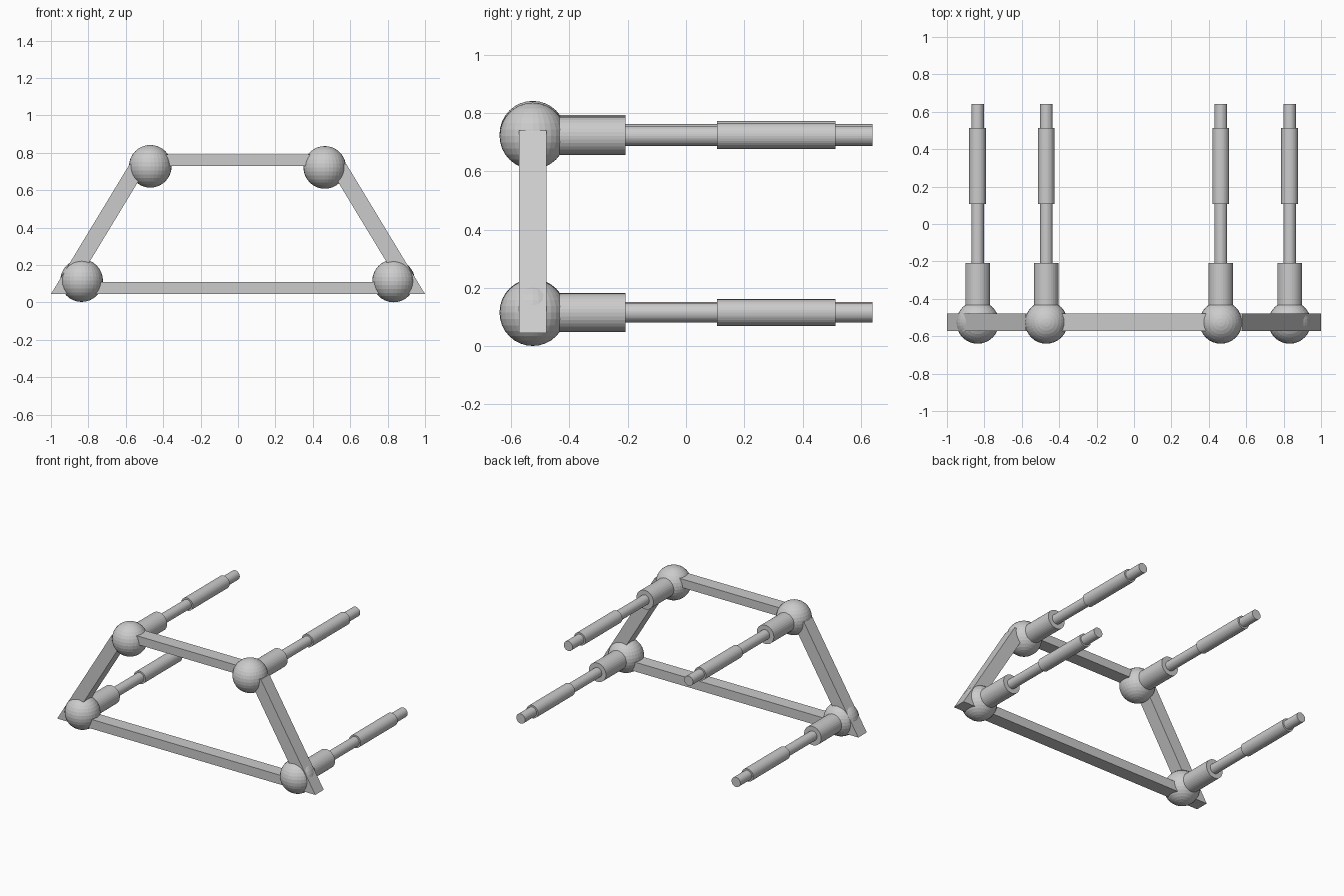
import bpy, bmesh
from math import radians
from mathutils import Matrix

if "Cube" in bpy.data.objects:
    bpy.data.objects.remove(bpy.data.objects["Cube"])

FRAME_Y = -0.526


def finish(name, bm):
    bmesh.ops.recalc_face_normals(bm, faces=bm.faces)
    mesh = bpy.data.meshes.new(name)
    bm.to_mesh(mesh)
    bm.free()
    obj = bpy.data.objects.new(name, mesh)
    bpy.context.collection.objects.link(obj)
    return obj


def bar(name, profile, half_depth=0.047):
    """Extrude an x-z outline along y, centred on the frame plane."""
    bm = bmesh.new()
    face = bm.faces.new([bm.verts.new((x, FRAME_Y - half_depth, z)) for x, z in profile])
    ext = bmesh.ops.extrude_face_region(bm, geom=[face])
    verts = [v for v in ext["geom"] if isinstance(v, bmesh.types.BMVert)]
    bmesh.ops.translate(bm, verts=verts, vec=(0, 2 * half_depth, 0))
    return finish(name, bm)


def ball(name, x, z, r=0.114):
    bm = bmesh.new()
    bmesh.ops.create_uvsphere(bm, u_segments=32, v_segments=16, radius=r,
                              matrix=Matrix.Translation((x, FRAME_Y, z)))
    return finish(name, bm)


def rod(name, x, z, r, y0, y1):
    bm = bmesh.new()
    m = Matrix.Translation((x, (y0 + y1) / 2, z)) @ Matrix.Rotation(radians(90), 4, 'X')
    bmesh.ops.create_cone(bm, cap_ends=True, segments=32, radius1=r, radius2=r,
                          depth=y1 - y0, matrix=m)
    return finish(name, bm)


# Trapezoid frame: long bottom bar, short top bar, two slanted sides
bar("bottom_bar", [(-1, 0.045), (1, 0.045), (0.96, 0.11), (-0.96, 0.11)])
bar("top_bar", [(-0.47, 0.73), (0.465, 0.73), (0.465, 0.79), (-0.47, 0.79)])
for side, s in (("left", -1), ("right", 1)):
    bar(side + "_side_bar",
        [(s * 1, 0.045), (s * 0.898, 0.045), (s * 0.477, 0.74), (s * 0.579, 0.74)])

# Corner joints, each with a stepped peg pointing back
corners = {
    "lower_left": (-0.836, 0.117),
    "lower_right": (0.832, 0.115),
    "upper_left": (-0.469, 0.728),
    "upper_right": (0.464, 0.722),
}
for corner, (x, z) in corners.items():
    ball(corner + "_joint", x, z)
    rod(corner + "_collar", x, z, 0.066, -0.5, -0.208)
    rod(corner + "_peg", x, z, 0.034, -0.5, 0.641)
    rod(corner + "_peg_sleeve", x, z, 0.045, 0.106, 0.514)
